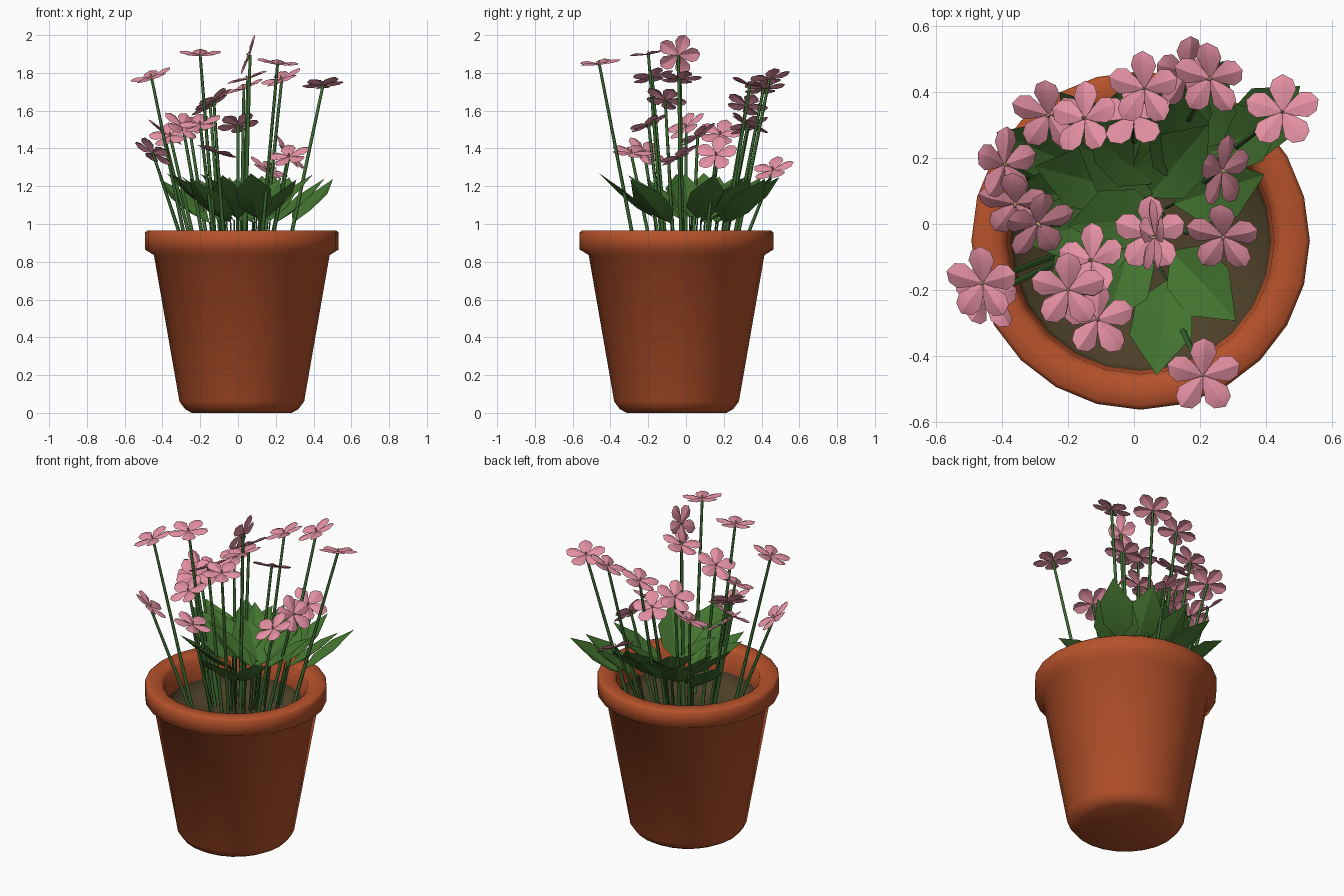
import bpy, bmesh, math, random
from mathutils import Vector, Matrix

if "Cube" in bpy.data.objects:
    bpy.data.objects.remove(bpy.data.objects["Cube"])

random.seed(4)
POT = Vector((0.02, -0.05, 0))
SOIL_Z = 0.745


def material(name, rgb):
    m = bpy.data.materials.new(name)
    m.diffuse_color = (*rgb, 1)
    m.use_nodes = True
    m.node_tree.nodes["Principled BSDF"].inputs["Base Color"].default_value = m.diffuse_color
    return m


terracotta = material("terracotta", (0.47, 0.084, 0.024))
earth = material("soil brown", (0.075, 0.052, 0.022))
stem_green = material("stem green", (0.045, 0.15, 0.03))
leaf_green = material("leaf green", (0.057, 0.175, 0.03))
pink = material("petal pink", (0.78, 0.28, 0.37))
cream = material("centre cream", (0.8, 0.6, 0.3))


def finish(name, bm, mats, smooth=None):
    me = bpy.data.meshes.new(name)
    bm.to_mesh(me)
    bm.free()
    ob = bpy.data.objects.new(name, me)
    bpy.context.collection.objects.link(ob)
    for m in mats:
        me.materials.append(m)
    if smooth:
        bpy.ops.object.select_all(action='DESELECT')
        ob.select_set(True)
        bpy.context.view_layer.objects.active = ob
        bpy.ops.object.shade_smooth_by_angle(angle=math.radians(smooth))
    return ob


def lathe(name, profile, mat, smooth, cap, n=24):
    """Turn a profile around the pot axis; cap is the index of the ring to close."""
    bm = bmesh.new()
    rings = []
    for r, z in profile:
        rings.append([bm.verts.new(POT + Vector((r * math.cos(2 * math.pi * i / n),
                                                 r * math.sin(2 * math.pi * i / n), z)))
                      for i in range(n)])
    for a, b in zip(rings, rings[1:]):
        for i in range(n):
            j = (i + 1) % n
            bm.faces.new((a[i], a[j], b[j], b[i]))
    bm.faces.new(rings[0][::-1] if cap == 0 else rings[cap])
    return finish(name, bm, [mat], smooth)


# Pot with thick rim, and the soil cup inside it
lathe("pot", [(0.265, 0), (0.30, 0.02), (0.33, 0.06), (0.465, 0.835), (0.513, 0.865),
              (0.513, 0.955), (0.50, 0.966), (0.43, 0.966), (0.405, 0.945),
              (0.395, 0.82)], terracotta, 70, 0)
lathe("soil", [(0.396, 0.825), (0.383, SOIL_Z), (0.12, SOIL_Z + 0.002)], earth, 100, -1)


def tube(bm, a, b, r0, r1):
    """Thin five-sided stalk from a to b."""
    rot = (b - a).to_track_quat('Z', 'Y')
    rings = [[bm.verts.new(p + rot @ Vector((r * math.cos(t * 1.2566), r * math.sin(t * 1.2566), 0)))
              for t in range(5)] for p, r in ((a, r0), (b, r1))]
    for i in range(5):
        j = (i + 1) % 5
        bm.faces.new((rings[0][i], rings[0][j], rings[1][j], rings[1][i]))


def blade(bm, mat, spine, sides):
    """Leaf or petal: centre line plus mirrored outline points, creased in the middle."""
    mid = [bm.verts.new(mat @ Vector(p)) for p in spine]
    for s in (1, -1):
        edge = [mid[0]] + [bm.verts.new(mat @ Vector((x, s * y, z))) for x, y, z in sides] + [mid[-1]]
        for i in range(len(mid) - 1):
            quad = list(dict.fromkeys([mid[i], mid[i + 1], edge[i + 1], edge[i]]))
            bm.faces.new(quad if s == 1 else quad[::-1])


# Flowers: centre position and facing direction
flowers = [
    ((0.21, -0.46, 1.85), (0.12, -0.1, 1)),
    ((0.23, 0.44, 1.77), (-0.35, -0.25, 0.9)),
    ((0.45, 0.34, 1.74), (-0.1, 0.25, 0.95)),
    ((-0.20, -0.20, 1.90), (0, -0.15, 1)),
    ((-0.46, -0.18, 1.78), (-0.3, -0.2, 0.9)),
    ((-0.45, -0.22, 1.38), (0.5, 0.4, 0.75)),
    ((0.06, -0.04, 1.895), (-0.94, 0, 0.33)),
    ((0.05, -0.03, 1.77), (-0.3, 0, 0.95)),
    ((0.27, -0.04, 1.36), (-0.2, -0.45, 0.85)),
    ((0.27, 0.16, 1.37), (0.75, -0.2, 0.6)),
    ((0.16, 0.46, 1.29), (0.45, -0.25, 0.8)),
    ((0.03, 0.41, 1.72), (-0.35, -0.1, 0.95)),
    ((0.00, 0.33, 1.53), (-0.15, 0.45, 0.85)),
    ((-0.15, 0.32, 1.63), (-0.5, 0.2, 0.85)),
    ((-0.26, 0.33, 1.52), (-0.3, -0.35, 0.9)),
    ((-0.39, 0.18, 1.48), (0.6, 0, 0.8)),
    ((-0.36, 0.06, 1.47), (-0.2, -0.5, 0.8)),
    ((-0.29, 0.00, 1.52), (0.4, -0.5, 0.75)),
    ((-0.13, -0.11, 1.66), (-0.5, 0.2, 0.85)),
    ((-0.11, -0.29, 1.38), (0.3, 0.1, 0.95)),
    ((-0.20, -0.20, 1.53), (-0.2, -0.4, 0.9)),
]
bf, bs = bmesh.new(), bmesh.new()
for pos, facing in flowers:
    pos, facing = Vector(pos), Vector(facing).normalized()
    turn = Vector((0, 0, 1)).rotation_difference(facing).to_matrix().to_4x4()
    frame = Matrix.Translation(pos) @ turn
    for k in range(5):
        blade(bf, frame @ Matrix.Rotation((k + 1.25) * 2 * math.pi / 5, 4, 'Z'),
              [(0.0, 0, -0.004), (0.036, 0, 0.006), (0.075, 0, 0.014), (0.1, 0, 0.012), (0.116, 0, 0.008)],
              [(0.032, 0.023, -0.002), (0.07, 0.041, 0.001), (0.1, 0.031, 0.004)])
    n_before = len(bf.faces)
    bmesh.ops.create_cone(bf, segments=5, radius1=0.006, radius2=0.003, depth=0.022, cap_ends=True,
                          matrix=frame @ Matrix.Translation((0, 0, 0.007)))
    bf.faces.ensure_lookup_table()
    for f in bf.faces[n_before:]:
        f.material_index = 1
    base = Vector((pos.x * 0.53, pos.y * 0.53, SOIL_Z - 0.01))
    tube(bs, base, pos - facing * 0.004, 0.011, 0.008)
finish("flowers", bf, [pink, cream], 24)

# Leaves: base x, base y, heading in degrees; all rise outwards
leaves = [
    (0.29, 0.22, 38), (0.20, 0.20, 25), (0.17, 0.22, 62), (0.08, 0.20, 75), (0.02, 0.17, 100),
    (-0.06, 0.16, 125), (-0.15, 0.16, 150), (-0.09, 0.08, 172), (-0.07, 0.02, 200),
    (-0.04, -0.01, 228), (0.0, -0.03, 250), (0.10, -0.17, 268), (0.11, -0.08, 320),
    (0.12, 0.06, 20), (0.04, 0.08, 50), (0.08, 0.10, 150), (0.09, 0.03, 195),
    (-0.10, 0.12, 80), (0.14, 0.12, 100), (0.05, 0.12, 135), (-0.02, 0.10, 165),
]
bl = bmesh.new()
for x, y, heading in leaves:
    lean = random.uniform(-0.2, 0.2)
    base = Vector((x, y, 1.01 + random.uniform(-0.01, 0.03)))
    m = Matrix.Translation(base) @ Matrix.Rotation(math.radians(heading), 4, 'Z') @ Matrix.Rotation(lean, 4, 'X')
    blade(bl, m, [(0, 0, 0), (0.09, 0, 0.05), (0.18, 0, 0.125), (0.29, 0, 0.235)],
          [(0.065, 0.085, 0.065), (0.17, 0.095, 0.145)])
    # thin leaf stalk down to the soil
    tube(bs, Vector((x * 0.8, y * 0.8, SOIL_Z - 0.01)), base + Vector((0, 0, 0.005)), 0.005, 0.004)
finish("leaves", bl, [leaf_green], 12)
finish("stems", bs, [stem_green], 80)
